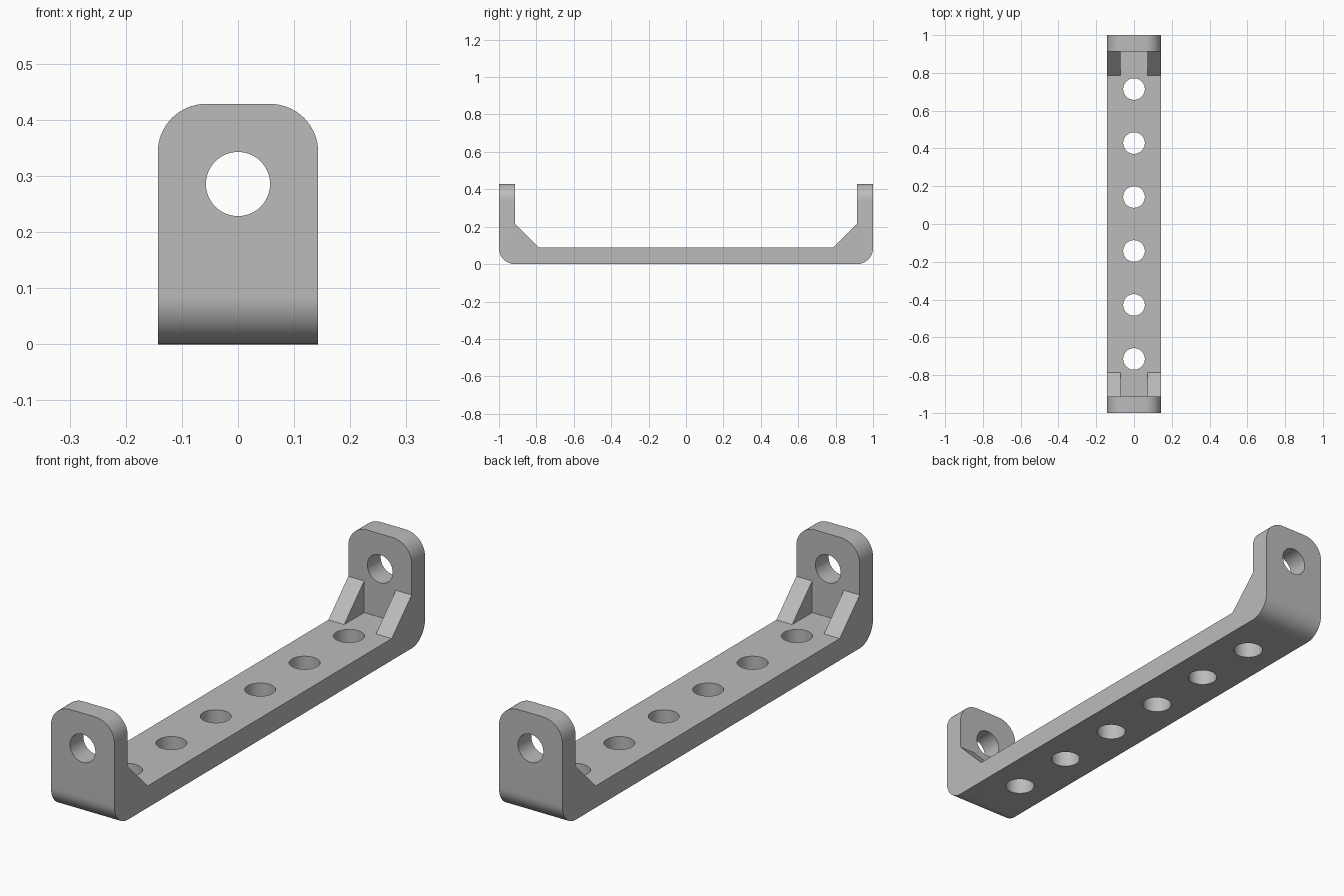
import bpy, bmesh, math
from mathutils import Matrix, Vector

cube = bpy.data.objects.get("Cube")
if cube:
    bpy.data.objects.remove(cube, do_unlink=True)

U = 1 / 35                      # design unit
HALF_W, HALF_L, HEIGHT = 5 * U, 1.0, 15 * U
WALL, FLOOR, GUSSET = 3 * U, 3.1 * U, 4.5 * U
HOLE_R, ROUND_R = 2 * U, 3 * U

grey = bpy.data.materials.new("plain grey")
grey.use_nodes = True
colour = (0.5, 0.5, 0.5, 1)
grey.diffuse_color = colour
grey.node_tree.nodes["Principled BSDF"].inputs["Base Color"].default_value = colour


def make_object(name, bm):
    bmesh.ops.recalc_face_normals(bm, faces=bm.faces)
    mesh = bpy.data.meshes.new(name)
    bm.to_mesh(mesh)
    bm.free()
    mesh.materials.append(grey)
    obj = bpy.data.objects.new(name, mesh)
    bpy.context.collection.objects.link(obj)
    return obj


def add_cylinder(bm, centre, rotation=Matrix()):
    bmesh.ops.create_cone(bm, cap_ends=True, segments=64, radius1=HOLE_R, radius2=HOLE_R,
                          depth=0.3, matrix=Matrix.Translation(centre) @ rotation)


def cut(target, cutter):
    cutter.hide_render = True
    mod = target.modifiers.new("cut", 'BOOLEAN')
    mod.operation = 'DIFFERENCE'
    mod.solver = 'EXACT'
    mod.object = cutter
    bpy.context.view_layer.objects.active = target
    bpy.ops.object.modifier_apply(modifier=mod.name)
    bpy.data.objects.remove(cutter, do_unlink=True)


# Bracket: side profile with sloped inner corners, extruded across the width
inner = HALF_L - WALL
half = [(HALF_L, 0), (HALF_L, HEIGHT), (inner, HEIGHT),
        (inner, FLOOR + GUSSET), (inner - GUSSET, FLOOR)]
profile = half + [(-y, z) for y, z in reversed(half)]
bm = bmesh.new()
face = bm.faces.new([bm.verts.new((-HALF_W, y, z)) for y, z in profile])
ext = bmesh.ops.extrude_face_region(bm, geom=[face])
bmesh.ops.translate(bm, vec=(2 * HALF_W, 0, 0),
                    verts=[g for g in ext["geom"] if isinstance(g, bmesh.types.BMVert)])
bmesh.ops.recalc_face_normals(bm, faces=bm.faces)

# Round the outer bottom edges and the top corners of both end tabs
rounded = []
for e in bm.edges:
    a, b = (v.co for v in e.verts)
    across = abs(a.x - b.x) > 0.01
    bottom = across and max(a.z, b.z) < 0.001
    tab = not across and min(a.z, b.z) > HEIGHT - 0.001
    if bottom or tab:
        rounded.append(e)
bmesh.ops.bevel(bm, geom=rounded, offset=ROUND_R, segments=16, profile=0.5, affect='EDGES')
bracket = make_object("bracket", bm)

# Pockets that split each sloped corner into two side gussets
bm = bmesh.new()
for side in (-1, 1):
    size = Vector((5 * U, GUSSET + 0.01, GUSSET + 0.03))
    centre = Vector((0, side * (inner - size.y / 2), FLOOR + size.z / 2))
    bmesh.ops.create_cube(bm, size=1, matrix=Matrix.Translation(centre) @ Matrix.Diagonal(size).to_4x4())
cut(bracket, make_object("pocket_cutter", bm))

# Six floor holes and one hole through each end tab
bm = bmesh.new()
for i in range(6):
    add_cylinder(bm, (0, (i - 2.5) * 10 * U, 0.05))
for side in (-1, 1):
    add_cylinder(bm, (0, side * HALF_L, 10 * U), Matrix.Rotation(math.pi / 2, 4, 'X'))
cut(bracket, make_object("hole_cutter", bm))

bpy.ops.object.select_all(action='DESELECT')
bracket.select_set(True)
bpy.context.view_layer.objects.active = bracket
bpy.ops.object.shade_smooth_by_angle(angle=math.radians(30))
